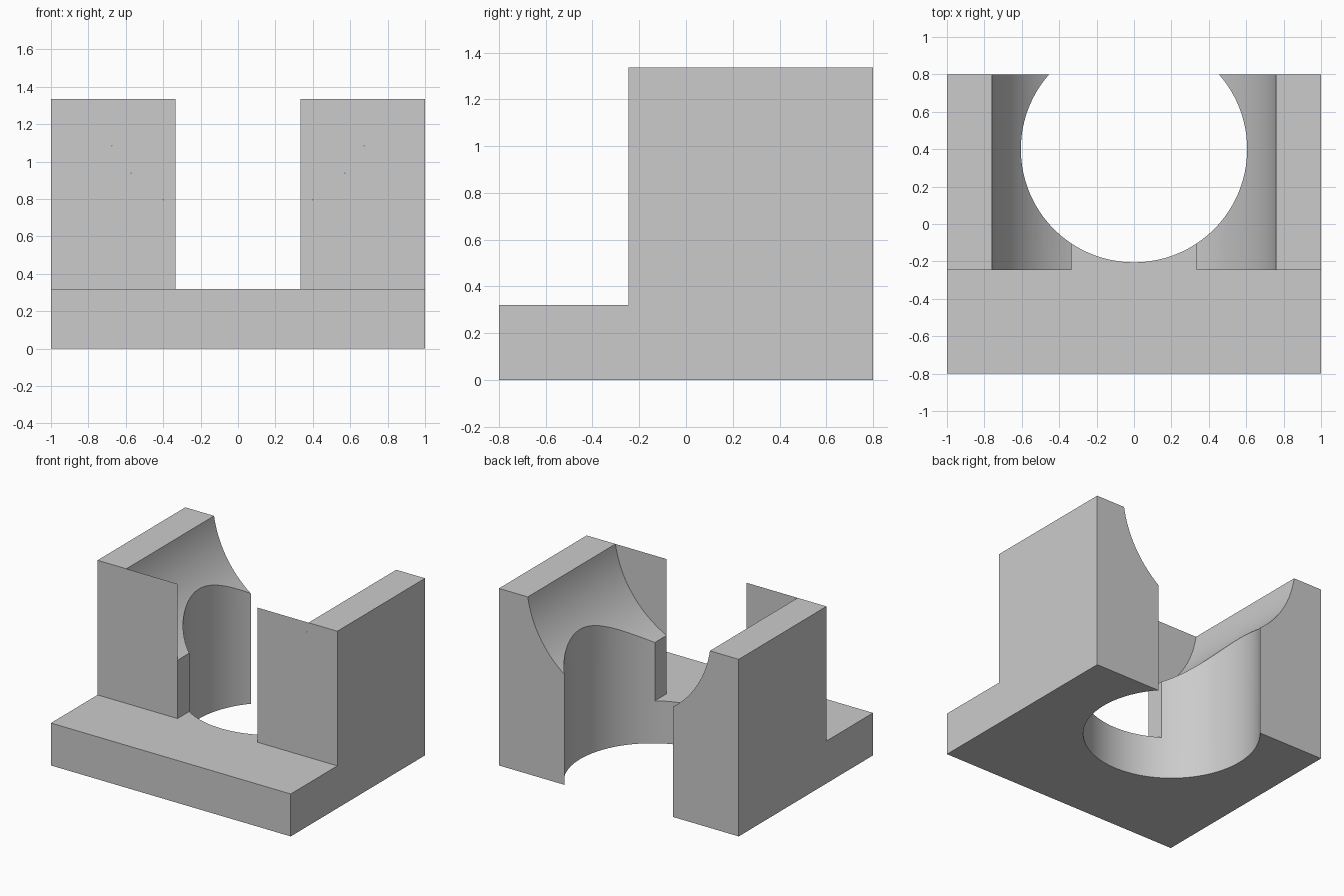
import bpy, bmesh, math
from mathutils import Matrix, Vector

cube = bpy.data.objects.get("Cube")
if cube:
    bpy.data.objects.remove(cube, do_unlink=True)

BASE_TOP, TOP = 0.32, 1.335
STEP_Y, BACK_Y, SLOT_X = -0.245, 0.8, 0.333
HOLE_Y, HOLE_R = 0.4, 0.605
SCOOP_Z, SCOOP_R = 1.453, 0.769

grey = bpy.data.materials.new("plain grey")
grey.use_nodes = True
colour = (0.6, 0.6, 0.6, 1)
grey.diffuse_color = colour
grey.node_tree.nodes["Principled BSDF"].inputs["Base Color"].default_value = colour


def make_object(name, bm):
    mesh = bpy.data.meshes.new(name)
    bm.to_mesh(mesh)
    bm.free()
    obj = bpy.data.objects.new(name, mesh)
    bpy.context.collection.objects.link(obj)
    mesh.materials.append(grey)
    return obj


def cylinder(name, radius, centre, rotation):
    bm = bmesh.new()
    bmesh.ops.create_cone(bm, cap_ends=True, segments=128, radius1=radius,
                          radius2=radius, depth=4,
                          matrix=Matrix.Translation(centre) @ rotation)
    obj = make_object(name, bm)
    obj.hide_render = True
    return obj


# Base slab, with its two back corner areas raised into towers
bm = bmesh.new()
bmesh.ops.create_cube(bm, size=1, matrix=Matrix.Translation((0, 0, BASE_TOP / 2))
                      @ Matrix.Diagonal((2, 2 * BACK_Y, BASE_TOP, 1)))
for point, normal in (((SLOT_X, 0, 0), (1, 0, 0)), ((-SLOT_X, 0, 0), (1, 0, 0)),
                      ((0, STEP_Y, 0), (0, 1, 0))):
    bmesh.ops.bisect_plane(bm, geom=bm.verts[:] + bm.edges[:] + bm.faces[:],
                           plane_co=point, plane_no=normal)
bm.normal_update()
corners = [f for f in bm.faces if f.normal.z > 0.9
           and f.calc_center_median().y > STEP_Y
           and abs(f.calc_center_median().x) > SLOT_X]
raised = bmesh.ops.extrude_face_region(bm, geom=corners)["geom"]
bmesh.ops.translate(bm, vec=(0, 0, TOP - BASE_TOP),
                    verts=[v for v in raised if isinstance(v, bmesh.types.BMVert)])
bmesh.ops.delete(bm, geom=[f for f in corners if f.is_valid], context='FACES_ONLY')
bmesh.ops.recalc_face_normals(bm, faces=bm.faces[:])
block = make_object("stepped_block", bm)

# Vertical bore and lengthwise scoop
cutters = [cylinder("bore_cutter", HOLE_R, (0, HOLE_Y, 0.5), Matrix()),
           cylinder("scoop_cutter", SCOOP_R, (0, 0, SCOOP_Z),
                    Matrix.Rotation(math.pi / 2, 4, 'X'))]
bpy.context.view_layer.objects.active = block
for cutter in cutters:
    mod = block.modifiers.new(cutter.name, 'BOOLEAN')
    mod.operation, mod.solver, mod.object = 'DIFFERENCE', 'EXACT', cutter
    bpy.ops.object.modifier_apply(modifier=mod.name)
    bpy.data.objects.remove(cutter, do_unlink=True)

bpy.ops.object.select_all(action='DESELECT')
block.select_set(True)
bpy.ops.object.shade_smooth_by_angle(angle=math.radians(30))

# Paper-thin front sheets closing the scoop up to the slot
start = math.asin(SLOT_X / SCOOP_R)
end = math.acos((SCOOP_Z - TOP) / SCOOP_R)
for side, name in ((1, "left_front_sheet"), (-1, "right_front_sheet")):
    bm = bmesh.new()
    outline = [(SLOT_X, TOP)]
    for i in range(25):
        a = start + (end - start) * i / 24
        outline.append((SCOOP_R * math.sin(a), SCOOP_Z - SCOOP_R * math.cos(a)))
    face = bm.faces.new([bm.verts.new((side * x, STEP_Y, z)) for x, z in outline])
    face.normal_update()
    if face.normal.y > 0:
        face.normal_flip()
    make_object(name, bm)
